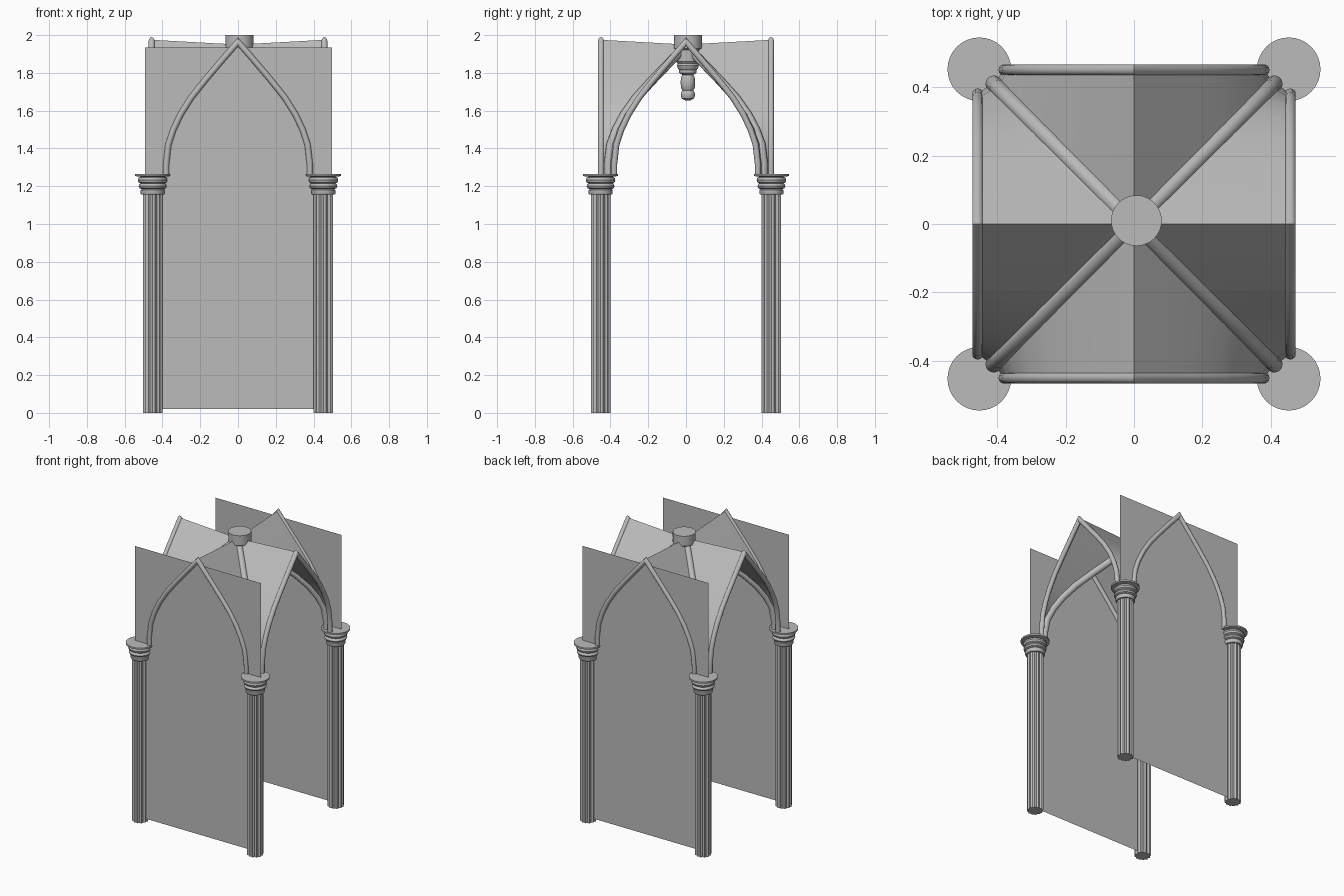
import bpy, bmesh, math
from mathutils import Vector

cube = bpy.data.objects.get("Cube")
if cube:
    bpy.data.objects.remove(cube, do_unlink=True)

stone = bpy.data.materials.new("grey_stone")
stone.use_nodes = True
GREY = (0.5, 0.5, 0.5, 1)
stone.diffuse_color = GREY
stone.node_tree.nodes["Principled BSDF"].inputs["Base Color"].default_value = GREY

SPRING, HALF, CORNER = 1.26, 0.38, 0.452
# Half arch: fraction of the half span, height
ARCH = [(1, 1.26), (1, 1.32), (.97, 1.42), (.9, 1.5), (.8, 1.58),
        (.65, 1.67), (.45, 1.765), (.22, 1.868), (0, 1.965)]


def loft(name, rings, closed=True, caps=True, smooth=True):
    """Skin a list of equal-length point rings."""
    bm = bmesh.new()
    rows = [[bm.verts.new(p) for p in ring] for ring in rings]
    n = len(rows[0])
    for a, b in zip(rows, rows[1:]):
        for i in range(n if closed else n - 1):
            j = (i + 1) % n
            bm.faces.new((a[i], a[j], b[j], b[i]))
    if caps:
        bm.faces.new(rows[0][::-1])
        bm.faces.new(rows[-1])
    bmesh.ops.recalc_face_normals(bm, faces=bm.faces[:])
    mesh = bpy.data.meshes.new(name)
    bm.to_mesh(mesh)
    bm.free()
    mesh.materials.append(stone)
    obj = bpy.data.objects.new(name, mesh)
    bpy.context.collection.objects.link(obj)
    if smooth:
        bpy.ops.object.select_all(action='DESELECT')
        obj.select_set(True)
        bpy.context.view_layer.objects.active = obj
        bpy.ops.object.shade_smooth_by_angle(angle=math.radians(35))
    return obj


def circle(x, y, z, r, n):
    return [(x + r * math.cos(math.tau * i / n), y + r * math.sin(math.tau * i / n), z)
            for i in range(n)]


def lathe(name, x, y, profile, n=32):
    return loft(name, [circle(x, y, z, r, n) for r, z in profile])


def tube(name, path, radius, side, n=14):
    """Sweep a circle along a path lying in the plane normal to side."""
    path, rings = [Vector(p) for p in path], []
    for k, p in enumerate(path):
        before = (p - path[max(k - 1, 0)]).normalized()
        after = (path[min(k + 1, len(path) - 1)] - p).normalized()
        tangent = (before + after).normalized()
        normal = side.cross(tangent).normalized()
        # Widen at bends so the mitre keeps its thickness
        miter = 1 / max(tangent.dot(after if after.length else before), 0.5)
        rings.append([p + radius * (math.cos(a) * miter * normal + math.sin(a) * side)
                      for a in (math.tau * i / n for i in range(n))])
    return loft(name, rings)


# Columns with fluted shafts and ringed capitals
capital = [(.060, 1.155), (.064, 1.162), (.064, 1.180), (.058, 1.185), (.070, 1.190),
           (.074, 1.200), (.070, 1.210), (.064, 1.214), (.074, 1.220), (.078, 1.232),
           (.074, 1.245), (.064, 1.250), (.093, 1.254), (.093, 1.265)]
for sx, lr in ((-1, "right"), (1, "left")):
    for sy, fb in ((-1, "front"), (1, "back")):
        x, y = sx * CORNER, sy * CORNER
        flutes = 12
        star = [(.053 if i % 2 else .045, math.pi * i / flutes) for i in range(2 * flutes)]
        loft(f"{fb}_{lr}_column",
             [[(x + r * math.cos(a), y + r * math.sin(a), z) for r, a in star]
              for z in (0, 1.17)], smooth=False)
        lathe(f"{fb}_{lr}_capital", x, y, capital)

        # Diagonal rib rising to the central boss
        side = Vector((sy, -sx, 0)).normalized()
        tube(f"{fb}_{lr}_rib",
             [(sx * .41 * f, sy * .41 * f, z - .02 * (1 - f)) for f, z in ARCH], .024, side)

# Pointed arches, flat wall panels and vault webs
for s, fb, lr in ((-1, "front", "right"), (1, "back", "left")):
    whole = [(-f, z) for f, z in ARCH] + ARCH[-2::-1]
    tube(f"{fb}_arch", [(f * HALF, s * .45, z) for f, z in whole], .016, Vector((0, 1, 0)))
    tube(f"{lr}_arch", [(s * .457, f * HALF, z) for f, z in whole], .016, Vector((1, 0, 0)))
    loft(f"{fb}_panel", [[(-.493, s * .45, z), (.497, s * .45, z)] for z in (.02, 1.935)],
         closed=False, caps=False, smooth=False)
    for h, half in ((-1, "a"), (1, "b")):
        outer = [(h * HALF * f, s * .45, z + .01) for f, z in ARCH]
        inner = [(h * .41 * f, s * .41 * f, z - .015 * (1 - f)) for f, z in ARCH]
        loft(f"{fb}_vault_web_{half}", [outer, inner], closed=False, caps=False)
        loft(f"{lr}_vault_web_{half}",
             [[(y * 1.015, x, z) for x, y, z in row] for row in (outer, inner)],
             closed=False, caps=False)

# Hanging boss at the crown
lathe("crown_boss", .007, .01,
      [(.074, 2.0), (.074, 1.93), (.064, 1.922), (.062, 1.86), (.054, 1.85), (.058, 1.84),
       (.054, 1.825), (.046, 1.815), (.046, 1.80), (.030, 1.79), (.036, 1.775), (.039, 1.75),
       (.036, 1.72), (.029, 1.708), (.036, 1.695), (.038, 1.68), (.032, 1.664), (.015, 1.655)])
